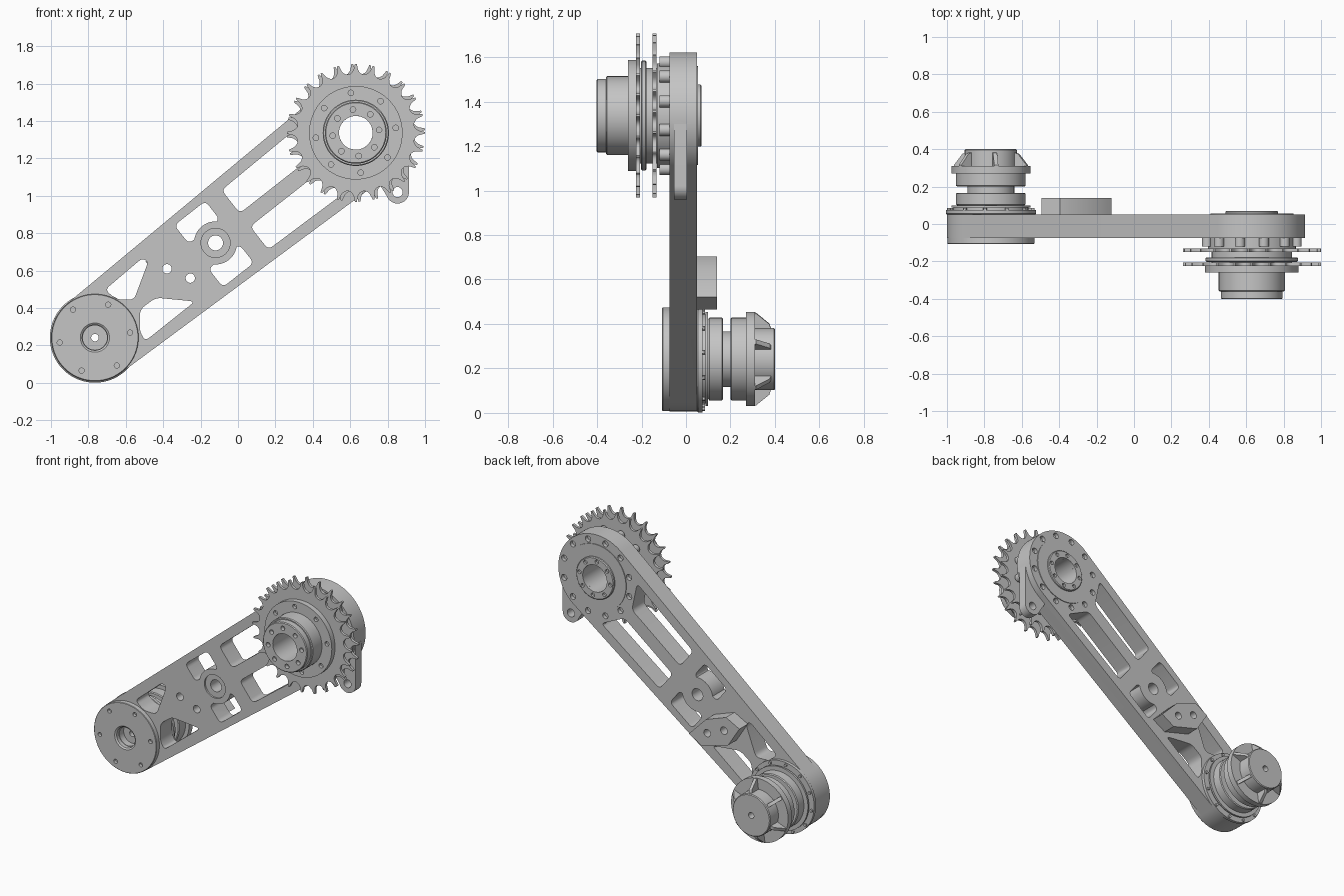
import bpy, bmesh, math
from mathutils import Vector

cube = bpy.data.objects.get("Cube")
if cube:
    bpy.data.objects.remove(cube, do_unlink=True)

steel = bpy.data.materials.new("grey_steel")
steel.use_nodes = True
GREY = (0.56, 0.56, 0.56, 1)
steel.diffuse_color = GREY
steel.node_tree.nodes["Principled BSDF"].inputs["Base Color"].default_value = GREY

LOW = Vector((-0.765, 0.242))     # small end of the arm, in x and z
TOP = Vector((0.63, 1.337))       # sprocket end
AXIS = (TOP - LOW).normalized()
NORMAL = Vector((-AXIS.y, AXIS.x))
SPAN = (TOP - LOW).length


def on_arm(u, v):
    """Point at distance u along the arm and v across it."""
    return LOW + AXIS * u + NORMAL * v


def polar(c, r, deg):
    a = math.radians(deg)
    return Vector(c) + Vector((math.cos(a), math.sin(a))) * r


def circle(c, r, n=48):
    return [polar(c, r, 360 * i / n) for i in range(n)]


def rounded(pts, size, steps=5):
    """Replace each corner of an outline by a short curve."""
    result = []
    for i, p in enumerate(pts):
        to_prev, to_next = pts[i - 1] - p, pts[(i + 1) % len(pts)] - p
        a = p + to_prev.normalized() * min(size, 0.4 * to_prev.length)
        b = p + to_next.normalized() * min(size, 0.4 * to_next.length)
        for k in range(steps + 1):
            t = k / steps
            result.append(a.lerp(p, t).lerp(p.lerp(b, t), t))
    return result


def add_prism(bm, pts, y0, y1):
    """Extrude an x-z outline from y0 to y1."""
    a = [bm.verts.new((p[0], y0, p[1])) for p in pts]
    b = [bm.verts.new((p[0], y1, p[1])) for p in pts]
    n = len(pts)
    bm.faces.new(a)
    bm.faces.new(b[::-1])
    for i in range(n):
        bm.faces.new((a[i], b[i], b[(i + 1) % n], a[(i + 1) % n]))


def finish(name, bm):
    bmesh.ops.recalc_face_normals(bm, faces=bm.faces[:])
    me = bpy.data.meshes.new(name)
    bm.to_mesh(me)
    bm.free()
    me.materials.append(steel)
    ob = bpy.data.objects.new(name, me)
    bpy.context.collection.objects.link(ob)
    return ob


def prisms(name, outlines, y0, y1):
    bm = bmesh.new()
    for pts in outlines:
        add_prism(bm, pts, y0, y1)
    return finish(name, bm)


def lathe(name, c, profile, n=72):
    """Turn a closed (y, radius) loop around the y axis through c."""
    bm = bmesh.new()
    rings = [[bm.verts.new((p.x, y, p.y)) for p in circle(c, r, n)]
             for y, r in profile]
    for k, ring in enumerate(rings):
        nxt = rings[(k + 1) % len(rings)]
        for i in range(n):
            j = (i + 1) % n
            bm.faces.new((ring[i], ring[j], nxt[j], nxt[i]))
    return finish(name, bm)


def combine(ob, tool, op='DIFFERENCE'):
    mod = ob.modifiers.new("combine", 'BOOLEAN')
    mod.operation, mod.solver, mod.object = op, 'EXACT', tool
    bpy.context.view_layer.objects.active = ob
    bpy.ops.object.modifier_apply(modifier=mod.name)
    bpy.data.objects.remove(tool, do_unlink=True)


def bolt_circle(c, r, count, start, size, n=16):
    return [circle(polar(c, r, start + 360 * i / count), size, n) for i in range(count)]


def cut(ob, outlines, y0, y1):
    combine(ob, prisms("cutter", outlines, y0, y1))


# Arm: two round ends joined by tangent sides
R_LOW, R_TOP, BACK, FRONT = 0.235, 0.285, 0.05, -0.075
tilt = math.degrees(math.atan2(AXIS.y, AXIS.x))
side = math.degrees(math.acos((R_LOW - R_TOP) / SPAN))
N = 40
outline = [polar(TOP, R_TOP, tilt - side + 2 * side * i / N) for i in range(N + 1)]
outline += [polar(LOW, R_LOW, tilt + side + (360 - 2 * side) * i / N) for i in range(N + 1)]
arm = prisms("arm", [outline], FRONT, BACK)

# Lightening windows, then the pivot boss between them
windows = [
    [(.289, .03), (.474, .143), (.46, .178), (.2, .168), (.217, .09)],
    [(.283, -.03), (.388, -.033), (.54, -.178), (.2, -.18), (.21, -.12)],
]
for s in (1, -1):
    windows.append([(.705, s * .085), (.915, s * .085), (.915, s * .21), (.705, s * .21)])
    windows.append([(1.02, s * .045), (1.475, s * .045), (1.56, s * .215), (1.02, s * .202)])
for w in windows:
    cut(arm, [rounded([on_arm(*p) for p in w], 0.03)], -1, 1)
pivot = on_arm(0.82, 0)
combine(arm, prisms("boss", [circle(pivot, 0.115)], FRONT, BACK), 'UNION')

# Bracket lug under the sprocket end
eye = Vector((0.853, 1.02))
lug = [(0.914, 1.3), (0.7, 1.3), (0.72, 1.12)]
lug += [polar(eye, 0.061, 200 + 160 * i / 16) for i in range(17)]
combine(arm, prisms("lug", [lug], -0.055, 0.005), 'UNION')

# Bores and bolt holes of the arm
block_holes = [circle((-0.38, 0.61), 0.025, 24), circle((-0.255, 0.56), 0.025, 24)]
cut(arm, block_holes + [circle(pivot, 0.04), circle(eye, 0.027, 24), circle(TOP, 0.09),
                        circle(LOW, 0.065)], -1, 1)
cut(arm, [circle(pivot, 0.078)], -1, FRONT + 0.012)
cut(arm, bolt_circle(TOP, 0.25, 12, 15, 0.02), BACK - 0.025, 1)

# Stop block on the back of the arm
block = prisms("stop_block", [[on_arm(*p) for p in (
    (.465, .155), (.575, .135), (.66, 0), (.68, -.18), (.57, -.165), (.45, 0))]], BACK, 0.14)
cut(block, block_holes, -1, 1)

# Lower end: front cover disc
cover = lathe("lower_front_cover", LOW, [
    (FRONT, .068), (FRONT, .233), (-.104, .233), (-.107, .23), (-.107, .078), (-.1, .068)])
cut(cover, bolt_circle(LOW, 0.19, 6, 8, 0.014), -1, -0.085)

# Lower end: grooved drum on the back with a small centre bore
lathe("grooved_drum", LOW, [
    (-.03, .02), (-.03, .072), (.04, .072), (.05, .235), (.055, .241), (.075, .241), (.075, .2), (.088, .2),
    (.088, .212), (.1, .212), (.1, .18), (.105, .186), (.162, .186), (.167, .18),
    (.167, .125), (.2, .125), (.2, .18), (.205, .186), (.27, .186), (.27, .212),
    (.31, .212), (.31, .14), (.395, .14), (.4, .135), (.4, .02)])
prisms("drum_bolts", bolt_circle(LOW, 0.226, 12, 8, 0.01, 12), 0.07, 0.085)

# Six sloping ribs on the drum end
bm = bmesh.new()
for k in range(6):
    out = polar((0, 0), 1, 22 + 60 * k)
    across = Vector((-out.y, out.x)) * 0.011
    ends = []
    for s in (-1, 1):
        ring = []
        for y, r in ((.305, .13), (.305, .209), (.315, .209), (.375, .16), (.385, .13)):
            p = LOW + out * r + across * s
            ring.append(bm.verts.new((p.x, y, p.y)))
        ends.append(ring)
    bm.faces.new(ends[0])
    bm.faces.new(ends[1][::-1])
    for i in range(5):
        j = (i + 1) % 5
        bm.faces.new((ends[0][i], ends[0][j], ends[1][j], ends[1][i]))
finish("drum_ribs", bm)

# Sprocket end: stepped hub, collars and back boss
hub = lathe("sprocket_hub", TOP, [
    (FRONT, .09), (FRONT, .235), (-.13, .235), (-.13, .215), (-.178, .215),
    (-.178, .242), (-.183, .247), (-.197, .247), (-.202, .242), (-.202, .215),
    (-.225, .215), (-.225, .25), (-.26, .25), (-.26, .177), (-.355, .177),
    (-.36, .172), (-.36, .165), (-.397, .165), (-.402, .16), (-.402, .09)])
cut(hub, bolt_circle(TOP, 0.125, 8, 7, 0.015), -1, -0.375)
cut(hub, bolt_circle(TOP, 0.215, 8, 7, 0.015), -1, -0.24)
boss = lathe("back_boss", TOP, [(BACK, .09), (BACK, .14), (.065, .14), (.07, .135), (.07, .09)])
cut(boss, bolt_circle(TOP, 0.115, 8, 7, 0.013), 0.055, 1)
lathe("back_cover_ring", TOP, [(BACK, .14), (BACK, .222), (.055, .222), (.055, .14)])
prisms("clamp_bolts", bolt_circle(TOP, 0.248, 12, 15, 0.027), -0.12, FRONT)

# Twin sprockets: narrow tips with round gullets
TEETH, TIP, DEPTH, STEPS = 24, 0.369, 0.055, 10


def sprocket(name, y0, y1, turn):
    pts = []
    for k in range(TEETH):
        for i in range(STEPS + 1):
            t = 2 * i / STEPS - 1
            r = TIP - DEPTH * math.sqrt(1 - t * t)
            pts.append(polar(TOP, r, turn + 360 / TEETH * (k + 0.5 + 0.45 * t)))
    plate = prisms(name, [pts], y0, y1)
    cut(plate, [circle(TOP, 0.2)], -1, 1)


sprocket("outer_sprocket", -0.225, -0.207, 0)
sprocket("inner_sprocket", -0.15, -0.132, 3)

# Smooth the round walls, keep the edges crisp
bpy.ops.object.select_all(action='DESELECT')
for ob in bpy.context.collection.objects:
    if ob.type == 'MESH' and steel.name in ob.data.materials:
        ob.select_set(True)
        bpy.context.view_layer.objects.active = ob
bpy.ops.object.shade_smooth_by_angle(angle=math.radians(30))
